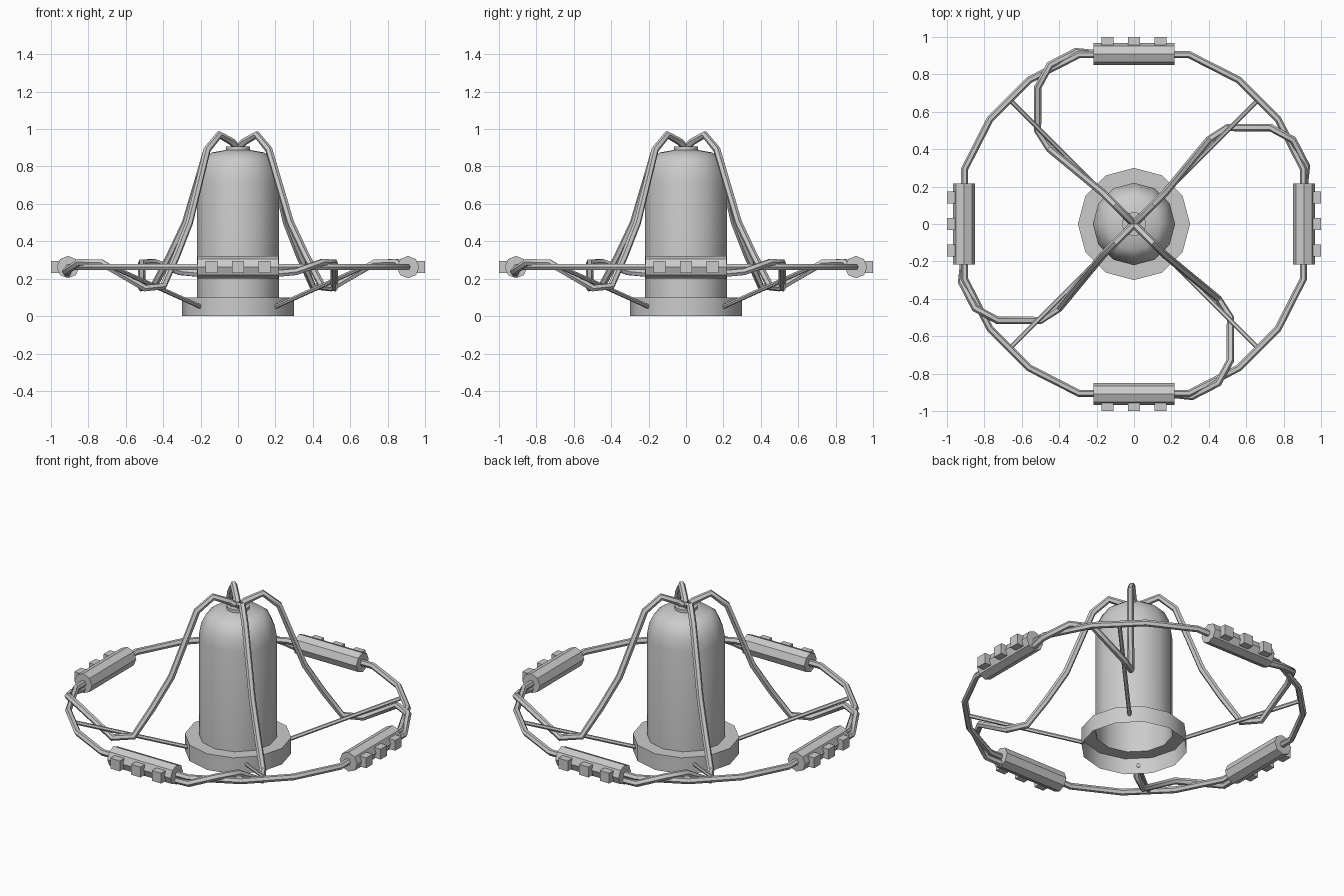
import bpy, bmesh, math
from mathutils import Matrix, Vector

if "Cube" in bpy.data.objects:
    bpy.data.objects.remove(bpy.data.objects["Cube"])

RING_Z = 0.262


def finish(ob, angle=40):
    bpy.ops.object.select_all(action='DESELECT')
    ob.select_set(True)
    bpy.context.view_layer.objects.active = ob
    if ob.type == 'CURVE':
        bpy.ops.object.convert(target='MESH')
        ob = bpy.context.view_layer.objects.active
    bpy.ops.object.shade_smooth_by_angle(angle=math.radians(angle))
    return ob


def mesh_object(name, bm):
    bmesh.ops.recalc_face_normals(bm, faces=bm.faces)
    me = bpy.data.meshes.new(name)
    bm.to_mesh(me)
    bm.free()
    ob = bpy.data.objects.new(name, me)
    bpy.context.collection.objects.link(ob)
    return finish(ob)


def lathe(name, profile, sides):
    bm = bmesh.new()
    vs = [bm.verts.new((r, 0, z)) for r, z in profile]
    es = [bm.edges.new(p) for p in zip(vs, vs[1:])]
    bmesh.ops.spin(bm, geom=vs + es, cent=(0, 0, 0), axis=(0, 0, 1),
                   angle=math.tau, steps=sides)
    bmesh.ops.remove_doubles(bm, verts=bm.verts, dist=1e-4)
    return mesh_object(name, bm)


def tube(name, points, radius, closed=False):
    cu = bpy.data.curves.new(name, 'CURVE')
    cu.dimensions = '3D'
    cu.bevel_depth = radius
    cu.bevel_resolution = 1
    cu.use_fill_caps = not closed
    sp = cu.splines.new('POLY')
    sp.points.add(len(points) - 1)
    for p, co in zip(sp.points, points):
        p.co = (*co, 1)
    sp.use_cyclic_u = closed
    ob = bpy.data.objects.new(name, cu)
    bpy.context.collection.objects.link(ob)
    return finish(ob, 50)


# Hollow domed body with a wider open collar and a small top cap
lathe("domed_body", [(0.30, 0), (0.30, 0.10), (0.22, 0.10), (0.22, 0.72),
                     (0.207, 0.79), (0.18, 0.845), (0.14, 0.875), (0.065, 0.888),
                     (0.065, 0.906), (0, 0.906)], 12)

# Outer ring
tube("outer_ring", [(0.952 * math.cos(math.radians(a)), 0.952 * math.sin(math.radians(a)), RING_Z)
                    for a in range(18, 378, 18) if a % 90], 0.019, closed=True)

HOSE = [(0.0, 0.0, 0.89), (0.03, 0.03, 0.93), (0.10, 0.10, 0.97), (0.165, 0.165, 0.89),
        (0.26, 0.28, 0.50), (0.33, 0.365, 0.32), (0.40, 0.45, 0.16), (0.50, 0.515, 0.15),
        (0.73, 0.515, 0.285), (0.85, 0.45, 0.288), (0.922, 0.31, 0.237), (0.91, 0.20, 0.227)]

for i in range(4):
    rot = Matrix.Rotation(i * math.pi / 2, 4, 'Z')

    # Hose from the top cap down and round into a pod
    tube(f"hose_{i}", [rot @ Vector(p) for p in HOSE], 0.02)

    # Thin strut from collar to ring
    tube(f"strut_{i}", [rot @ Vector(p) for p in [(0.2, 0.2, 0.05), (0.655, 0.655, 0.255)]], 0.012)

    # Cylindrical pod on the ring
    bm = bmesh.new()
    bmesh.ops.create_cone(bm, cap_ends=True, segments=8, radius1=0.06, radius2=0.06, depth=0.434,
                          matrix=rot @ Matrix.Translation((0.909, 0, RING_Z))
                          @ Matrix.Rotation(math.pi / 2, 4, 'X'))
    ob = mesh_object(f"pod_{i}", bm)
    finish(ob, 50)

    # Three outward nozzles per pod
    bm = bmesh.new()
    for y in (-0.142, 0, 0.142):
        bmesh.ops.create_cube(bm, size=1, matrix=rot @ Matrix.Translation((0.965, y, RING_Z))
                              @ Matrix.Diagonal((0.07, 0.064, 0.064, 1)))
    mesh_object(f"nozzles_{i}", bm)
